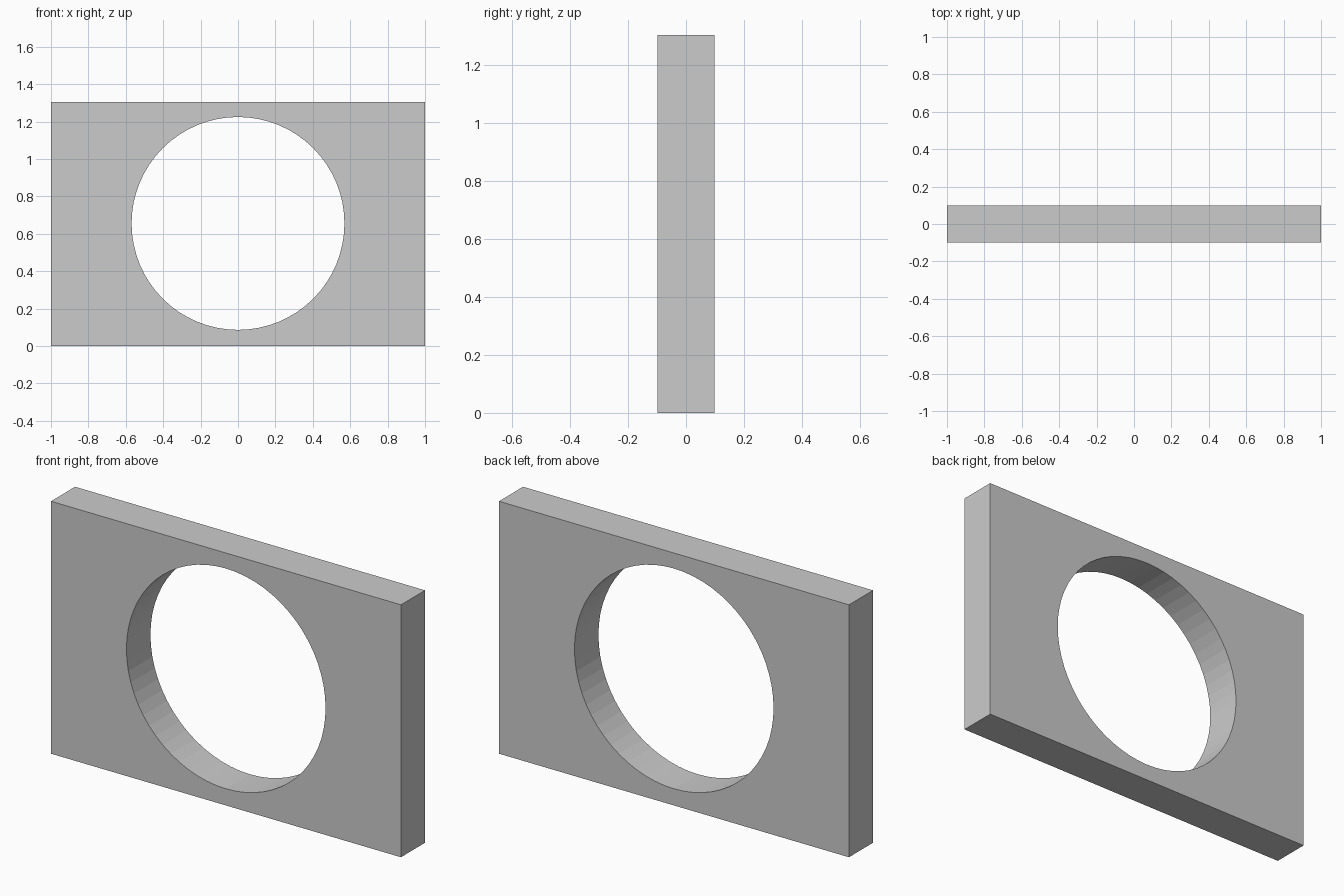
import bpy
from math import pi

if "Cube" in bpy.data.objects:
    bpy.data.objects.remove(bpy.data.objects["Cube"])

WIDTH, DEPTH, HEIGHT = 2.0, 0.196, 1.304
HOLE_RADIUS, HOLE_Z = 0.569, 0.655

# Upright rectangular plate
bpy.ops.mesh.primitive_cube_add(size=1, location=(0, 0, HEIGHT / 2))
plate = bpy.context.object
plate.name = "plate"
plate.scale = (WIDTH, DEPTH, HEIGHT)
bpy.ops.object.transform_apply(location=True, rotation=True, scale=True)

# Cylinder that cuts the round through-hole
bpy.ops.mesh.primitive_cylinder_add(vertices=64, radius=HOLE_RADIUS, depth=1,
                                    location=(0, 0, HOLE_Z), rotation=(pi / 2, 0, 0))
cutter = bpy.context.object
cutter.name = "hole_cutter"

hole = plate.modifiers.new("round_hole", 'BOOLEAN')
hole.operation = 'DIFFERENCE'
hole.solver = 'EXACT'
hole.object = cutter

# Apply the cut and discard the cutter
bpy.context.view_layer.objects.active = plate
bpy.ops.object.modifier_apply(modifier=hole.name)
bpy.data.objects.remove(cutter, do_unlink=True)
